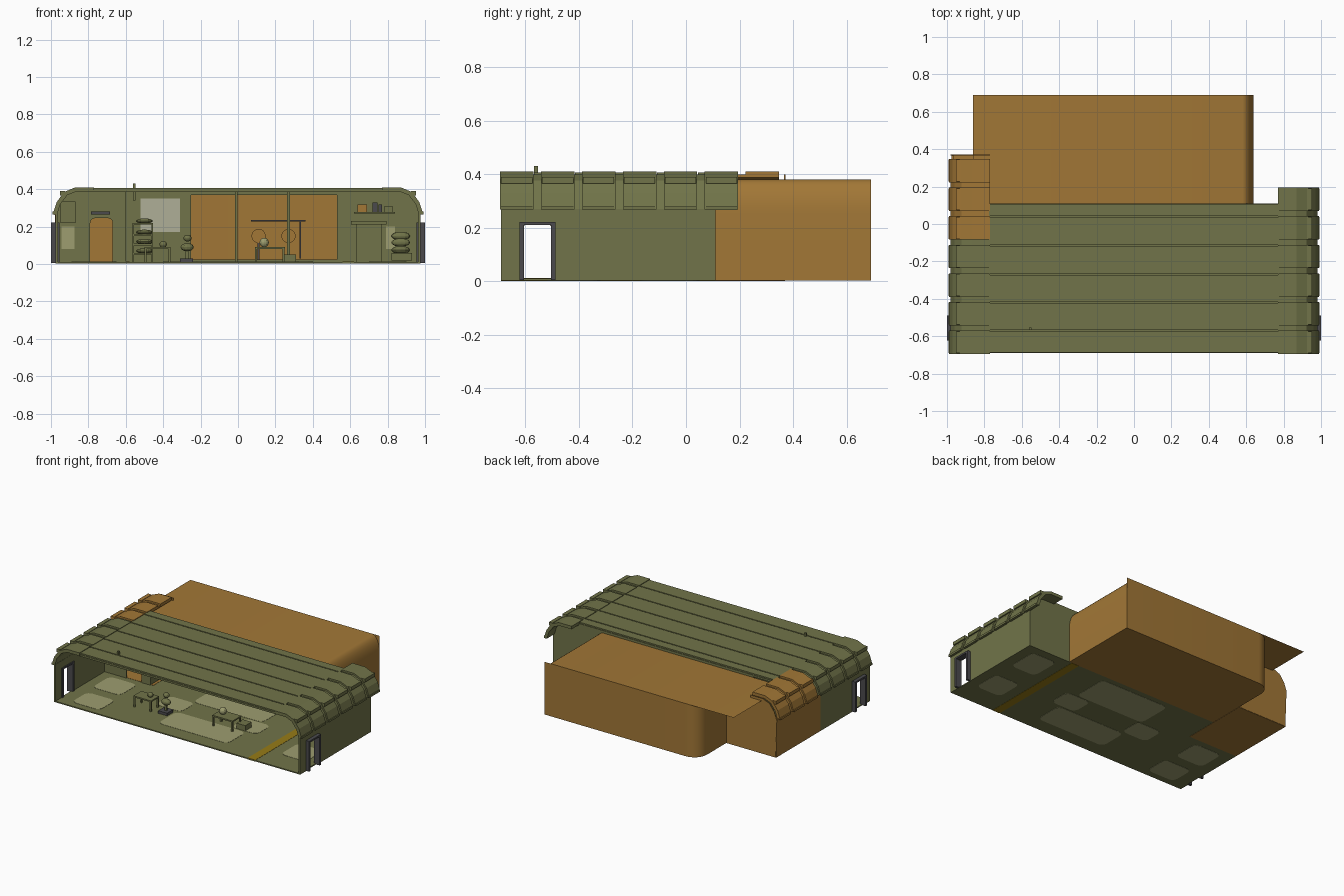
import bpy, bmesh, math
from mathutils import Vector

cube = bpy.data.objects.get("Cube")
if cube:
    bpy.data.objects.remove(cube, do_unlink=True)


def material(name, r, g, b):
    m = bpy.data.materials.new(name)
    m.use_nodes = True
    m.diffuse_color = (r, g, b, 1)
    m.node_tree.nodes["Principled BSDF"].inputs["Base Color"].default_value = (r, g, b, 1)
    return m


OLIVE = material("olive", .165, .175, .067)
ORANGE = material("ochre orange", .36, .185, .037)
PALE = material("pale olive", .34, .34, .16)
POSTER = material("faded cream", .43, .43, .31)
GREY = material("dark grey", .07, .068, .075)
YELLOW = material("mustard yellow", .31, .2, .008)


def finish(name, bm, mat, closed=True):
    if closed:
        bmesh.ops.recalc_face_normals(bm, faces=bm.faces)
    me = bpy.data.meshes.new(name)
    bm.to_mesh(me)
    bm.free()
    me.materials.append(mat)
    ob = bpy.data.objects.new(name, me)
    bpy.context.collection.objects.link(ob)
    return ob


def place(axis, u, v, w):
    return {"x": (w, u, v), "y": (u, w, v), "z": (u, v, w)}[axis]


def prism(name, pts, axis, lo, hi, mat):
    """Solid made by extruding a flat profile along an axis."""
    bm = bmesh.new()
    a = [bm.verts.new(place(axis, u, v, lo)) for u, v in pts]
    b = [bm.verts.new(place(axis, u, v, hi)) for u, v in pts]
    bm.faces.new(a)
    bm.faces.new(b)
    for i in range(len(pts)):
        j = (i + 1) % len(pts)
        bm.faces.new((a[i], a[j], b[j], b[i]))
    return finish(name, bm, mat)


def sheet(name, pts, axis, lo, hi, mat):
    """Open smooth surface following a path."""
    bm = bmesh.new()
    a = [bm.verts.new(place(axis, u, v, lo)) for u, v in pts]
    b = [bm.verts.new(place(axis, u, v, hi)) for u, v in pts]
    for i in range(len(pts) - 1):
        f = [a[i], a[i + 1], b[i + 1], b[i]]
        bm.faces.new(f if axis == "z" else f[::-1])
    ob = finish(name, bm, mat, False)
    for p in ob.data.polygons:
        p.use_smooth = True
    ob.data.set_sharp_from_angle(angle=math.radians(30))
    return ob


def box(name, x, y, z, mat):
    return prism(name, [(x[0], y[0]), (x[1], y[0]), (x[1], y[1]), (x[0], y[1])], "z", *z, mat)


def arc(cx, cy, rx, ry, a0, a1, n=8):
    steps = [math.radians(a0 + (a1 - a0) * i / n) for i in range(n + 1)]
    return [(cx + rx * math.cos(t), cy + ry * math.sin(t)) for t in steps]


def rounded(cx, cy, w, h, r):
    pts = []
    for k, (sx, sy) in enumerate([(1, 1), (-1, 1), (-1, -1), (1, -1)]):
        pts += arc(cx + sx * (w / 2 - r), cy + sy * (h / 2 - r), r, r, 90 * k, 90 * k + 90, 4)
    return pts


def ball(name, loc, size, mat):
    bm = bmesh.new()
    bmesh.ops.create_uvsphere(bm, u_segments=12, v_segments=8, radius=1)
    for v in bm.verts:
        v.co = Vector([c * s + l for c, s, l in zip(v.co, size, loc)])
    return finish(name, bm, mat)


def flip(pts, s):
    return [(s * u, v) for u, v in pts]


# Floor with inlaid rugs and stripe
FRONT, BACK, BAY = -.69, .11, -.13
box("floor", (-.97, .97), (FRONT, BACK), (.003, .011), OLIVE)
for x, y, w, h in [(.8, -.42, .2, .2), (.8, -.06, .2, .22), (.05, -.48, .55, .21), (.05, -.06, .55, .26),
                   (-.3, -.28, .2, .16), (.3, -.28, .2, .16), (-.76, -.55, .22, .18), (-.78, -.28, .22, .2)]:
    prism("rug", rounded(x, y, w, h, .04), "z", .0015, .0125, PALE)
box("floor_stripe", (.56, .62), (FRONT, BACK), (.0015, .0125), YELLOW)

# Side walls with door openings and frames
door = [(-.61, .003), (-.61, .2), (-.6, .212), (-.51, .212), (-.5, .2), (-.5, .003)]
for s, end in ((1, BACK), (-1, BAY)):
    prism("side_wall", [(FRONT, .003)] + door + [(end, .003), (end, .275), (FRONT, .275)],
          "x", s * .962, s * .975, OLIVE)
    for y in (-.622, -.505):
        box("door_post", sorted((s * .955, s)), (y, y + .017), (.005, .215), GREY)
    box("door_lintel", sorted((s * .955, s)), (-.622, -.488), (.21, .222), GREY)

# Curved eaves: inner shell, outer panels and ribs
outer = [(.77, .41), (.87, .41), (.93, .385), (.97, .33), (.99, .268)]
middle = [(.77, .398), (.867, .398), (.922, .376), (.96, .325), (.98, .27)]
inner = [(.77, .388), (.865, .388), (.913, .368), (.95, .32), (.965, .27)]
for s, count, orange_from in ((1, 6, 9), (-1, 7, 4)):
    for i in range(count):
        y = -.695 + .153 * i
        mat = ORANGE if i >= orange_from else OLIVE
        y1 = y + (.153 if i < count - 1 else .125)
        prism("eave_shell", flip(middle + inner[::-1], s), "y", y, y1, mat)
        prism("eave_panel", flip(outer + middle[::-1], s), "y", y, y + .125, mat)
        box("upper_rib", sorted((s * .925, s * .953)), (y + .004, y + .121), (.366, .39), mat)
        box("lower_rib", sorted((s * .97, s * .992)), (y + .004, y + .121), (.266, .28), mat)

# Main roof strips
box("roof_sheet", (-.775, .775), (FRONT, BACK), (.384, .397), OLIVE)
edges = [FRONT, -.572, -.418, -.268, -.113, .04, BACK]
for a, b in zip(edges, edges[1:]):
    box("roof_strip", (-.775, .775), (a + .004, b - .004), (.396, .406), OLIVE)
box("antenna", (-.562, -.548), (-.567, -.553), (.34, .43), OLIVE)

# Hall back wall, opening and partition with a door
prism("back_wall_left_end", [(.53, .003), (.965, .003)] + inner[::-1] + [(.53, .388)], "y", .1, BACK, OLIVE)
box("back_wall_right_end", (-.6, -.25), (.1, BACK), (.003, .388), OLIVE)
box("back_wall_lintel", (-.25, .53), (.1, BACK), (.37, .388), OLIVE)
box("back_wall_sill", (-.25, .53), (.1, BACK), (.003, .025), OLIVE)
for x in (-.01, .27):
    box("pillar", (x - .007, x + .007), (.085, .1), (.003, .388), OLIVE)
arch = [(-.67, .003), (-.67, .22)] + arc(-.695, .22, .025, .025, 0, 90, 4) + \
    arc(-.765, .22, .025, .025, 90, 180, 4) + [(-.79, .003)]
prism("partition", [(-.6, .003)] + arch + [(-.965, .003)] + flip(inner, -1)[::-1] + [(-.6, .388)],
      "y", BAY - .006, BAY, OLIVE)
box("partition_return", (-.606, -.6), (BAY, BACK), (.003, .388), OLIVE)
box("door_header", (-.785, -.685), (BAY - .02, BAY), (.265, .28), GREY)

# Back room: roof that rolls down one side, rounded back wall, floor
sheet("back_room_roof", [(.64, .005)] + arc(.58, .25, .06, .13, 0, 90) + [(-.86, .38)],
      "y", BACK, .69, ORANGE)
corner = arc(-.48, .59, .1, .1, 90, 180)
sheet("back_room_wall", [(.64, .69)] + corner + [(-.58, .37)], "z", .005, .38, ORANGE)
prism("back_room_floor", [(.64, .69)] + corner + [(-.58, BACK), (.64, BACK)], "z", .003, .008, ORANGE)

# Side bay
box("bay_floor", (-.97, -.58), (BAY, .37), (.0015, .0125), ORANGE)
box("bay_side_wall", (-.975, -.965), (BAY, .37), (.003, .275), ORANGE)
prism("bay_back_wall", [(-.58, .003), (-.97, .003)] + flip(middle, -1)[::-1] + [(-.77, .38), (-.58, .38)],
      "y", .366, .372, ORANGE)

# Wall panels and poster
box("poster", (-.52, -.31), (.094, .1), (.17, .35), POSTER)
box("right_panel", (-.945, -.875), (BAY - .012, BAY - .006), (.08, .2), PALE)
box("left_panel", (.79, .84), (.094, .1), (.08, .2), PALE)
box("tall_cabinet", (-.95, -.87), (BAY - .05, BAY - .012), (.22, .335), OLIVE)


def table(name, x, y, top, mat):
    box(name + "_top", x, y, (top - .01, top), mat)
    for px in (x[0] + .006, x[1] - .006):
        for py in (y[0] + .006, y[1] - .006):
            box(name + "_leg", (px - .005, px + .005), (py - .005, py + .005), (.01, top - .01), mat)


# Tables and standing lamp figure
table("low_table", (-.5, -.36), (-.47, -.38), .09, OLIVE)
ball("table_bowl", (-.4, -.42, .105), (.02, .02, .018), OLIVE)
table("desk", (.09, .25), (-.42, -.32), .09, OLIVE)
ball("desk_globe", (.14, -.37, .115), (.025, .025, .025), PALE)
box("figure_base", (-.31, -.24), (-.46, -.39), (.01, .03), GREY)
box("figure_stem", (-.28, -.265), (-.432, -.418), (.03, .1), OLIVE)
ball("figure_body", (-.272, -.425, .09), (.035, .025, .022), OLIVE)
ball("figure_head", (-.27, -.425, .138), (.022, .02, .018), OLIVE)
box("crate", (.24, .31), (-.36, -.29), (.01, .05), OLIVE)

# Stacked shelves
for z in (.05, .1, .15, .21):
    box("rack_shelf", (-.56, -.46), (.03, .1), (z, z + .01), OLIVE)
    ball("rack_bundle", (-.5, .06, z + .02), (.045, .03, .014), OLIVE)
for x in (-.565, -.462):
    box("rack_post", (x, x + .008), (.03, .1), (.01, .22), OLIVE)

# Cupboard with cornice and door boards
box("cupboard", (.63, .77), (.03, .1), (.01, .21), OLIVE)
box("cupboard_cornice", (.605, .795), (.02, .1), (.21, .23), OLIVE)
for i in range(4):
    box("cupboard_board", (.64 + i * .032, .664 + i * .032), (.022, .03), (.03, .19), OLIVE)

# Shelf with books
box("book_shelf", (.62, .84), (.05, .1), (.27, .278), OLIVE)
for x, w, h, mat in ((.64, .05, .04, ORANGE), (.72, .025, .05, GREY), (.75, .02, .04, GREY), (.78, .05, .03, OLIVE)):
    box("book", (x, x + w), (.06, .09), (.278, .278 + h), mat)

# Armchair
box("armchair_base", (.82, .93), (-.02, .08), (.02, .06), OLIVE)
for z, dy in ((.075, 0), (.115, .03), (.15, .04)):
    ball("armchair_cushion", (.87, .03 + dy, z), (.05, .04 if z < .1 else .02, .022), OLIVE)

# Back room pipes and stools
box("pipe_rail", (.07, .36), (.3, .308), (.228, .236), GREY)
box("pipe_drop", (.33, .337), (.3, .308), (.03, .236), GREY)
for x in (.11, .27):
    prism("stool_disc", arc(x, .15, .038, .038, 0, 337.5, 15), "y", .35, .36, ORANGE)
    box("stool_leg", (x - .006, x + .006), (.35, .36), (.008, .12), GREY)
